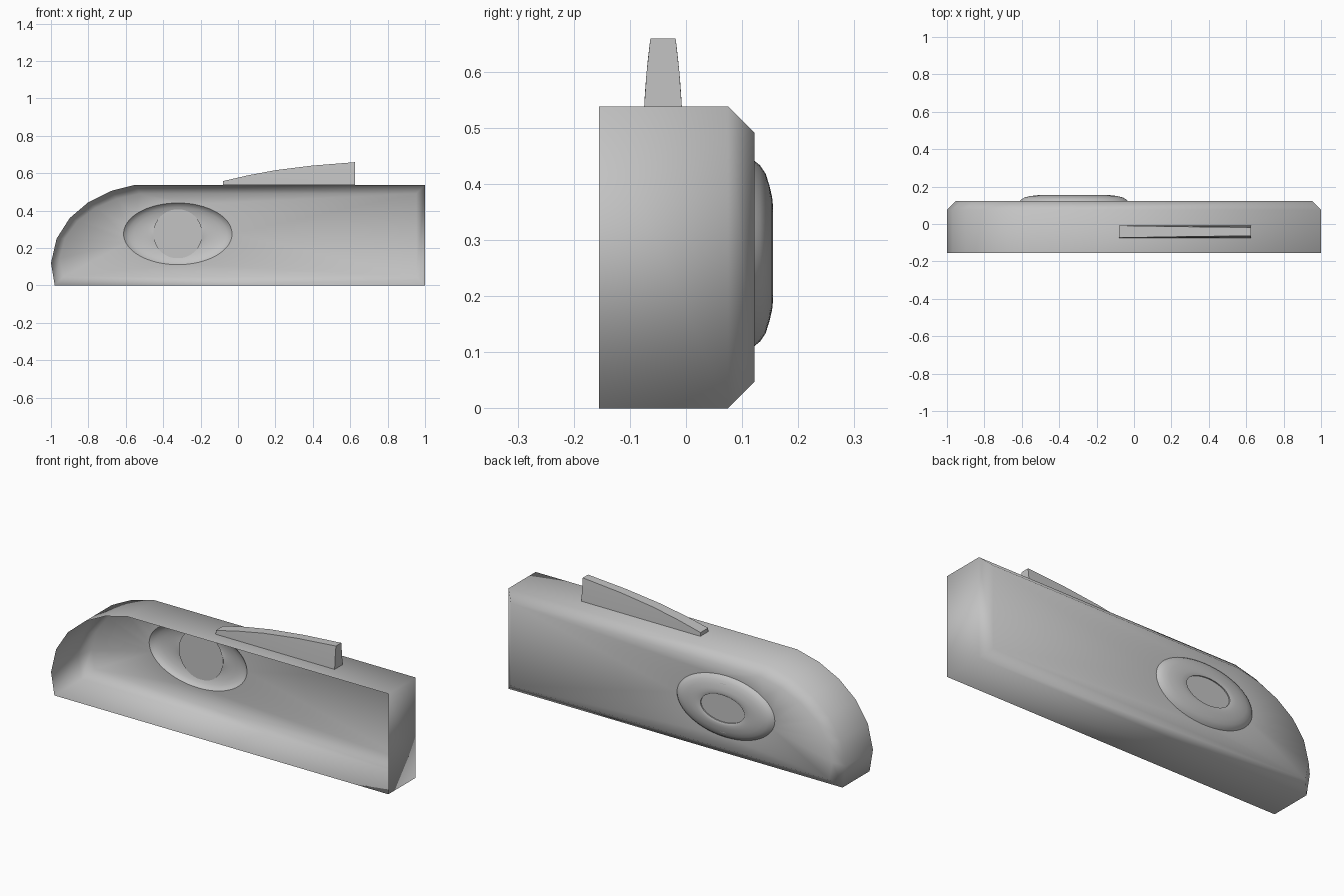
import bpy, bmesh, math

if "Cube" in bpy.data.objects:
    bpy.data.objects.remove(bpy.data.objects["Cube"])

grey = bpy.data.materials.new("plain grey")
grey.diffuse_color = (0.55, 0.55, 0.55, 1)
grey.use_nodes = True
grey.node_tree.nodes["Principled BSDF"].inputs["Base Color"].default_value = grey.diffuse_color

CX, CZ, A, B = -0.322, 0.276, 0.29, 0.165   # oval pad centre and radii
N = 64


def finish(bm, name):
    me = bpy.data.meshes.new(name)
    bm.to_mesh(me)
    bm.free()
    me.materials.append(grey)
    for p in me.polygons:
        p.use_smooth = True
    ob = bpy.data.objects.new(name, me)
    bpy.context.collection.objects.link(ob)
    return ob


def ring(bm, pts):
    return [bm.verts.new(p) for p in pts]


def bridge(bm, a, b):
    n = len(a)
    for i in range(n):
        j = (i + 1) % n
        bm.faces.new((a[i], a[j], b[j], b[i]))


def oval(a, b, y):
    return [(CX + a * math.cos(2 * math.pi * i / N), y,
             CZ + b * math.sin(2 * math.pi * i / N)) for i in range(N)]


# Body shell: open front, chamfered back, oval opening in the back wall
side = [(-0.98, 0), (-1, 0.12), (-0.97, 0.25), (-0.9, 0.36), (-0.8, 0.445),
        (-0.68, 0.505), (-0.55, 0.538), (1, 0.538), (1, 0)]
bm = bmesh.new()
front = ring(bm, [(x, -0.155, z) for x, z in side])
mid = ring(bm, [(x, 0.075, z) for x, z in side])
back = ring(bm, [(x * 0.953, 0.122, 0.269 + (z - 0.269) * 0.825) for x, z in side])
bridge(bm, front, mid)
bridge(bm, mid, back)
hole = ring(bm, oval(A, B, 0.122))
edges = []
for loop in (back, hole):
    for i in range(len(loop)):
        v, w = loop[i], loop[(i + 1) % len(loop)]
        edges.append(bm.edges.get((v, w)) or bm.edges.new((v, w)))
bmesh.ops.triangle_fill(bm, edges=edges, use_beauty=True, use_dissolve=False,
                        normal=(0, 1, 0))
bmesh.ops.recalc_face_normals(bm, faces=bm.faces)
# Orient the shell outwards
bm.faces.ensure_lookup_table()
if bm.faces[7].normal.x + bm.faces[7].normal.z < 0:
    bmesh.ops.reverse_faces(bm, faces=bm.faces)
finish(bm, "body_shell")

# Oval pad: raised ring with a shallow recess in its middle
bm = bmesh.new()
levels = [(0.29, 0.165, 0.122), (0.28, 0.157, 0.132), (0.262, 0.142, 0.142),
          (0.235, 0.12, 0.149), (0.2, 0.1, 0.1535), (0.165, 0.085, 0.155),
          (0.14, 0.077, 0.154), (0.13, 0.072, 0.152), (0.13, 0.072, 0.146)]
rings = [ring(bm, oval(*l)) for l in levels]
for a, b in zip(rings, rings[1:]):
    bridge(bm, b, a)
bmesh.ops.recalc_face_normals(bm, faces=bm.faces)
bm.faces.ensure_lookup_table()
if sum(f.normal.y for f in bm.faces) < 0:
    bmesh.ops.reverse_faces(bm, faces=bm.faces)
finish(bm, "oval_pad")
bpy.context.view_layer.objects.active = bpy.data.objects["oval_pad"]
bpy.data.objects["oval_pad"].select_set(True)
bpy.ops.object.shade_smooth_by_angle(angle=math.radians(50))

# Round disc closing the recess from the inside
bm = bmesh.new()
bm.faces.new(ring(bm, oval(0.131, 0.131, 0.146)[::-1]))
finish(bm, "pad_disc")

# Tapered fin on the top, rising to the right
bm = bmesh.new()
top = [(-0.08, 0.558), (0.05, 0.588), (0.2, 0.616), (0.4, 0.641), (0.625, 0.659)]
sections = []
for x, z in top:
    h = (z - 0.538) / 0.121
    section = []
    for t in (0, 0.5, 1):
        k = t * h
        section.append((0.0335 - 0.006 * k - 0.005 * k * k, 0.538 + t * (z - 0.538)))
    loop = [(x, -0.041 - w, zz) for w, zz in section]
    loop += [(x, -0.041 + w, zz) for w, zz in reversed(section)]
    sections.append(ring(bm, loop))
for a, b in zip(sections, sections[1:]):
    bridge(bm, a, b)
bm.faces.new(sections[0])
bm.faces.new(sections[-1])
bmesh.ops.recalc_face_normals(bm, faces=bm.faces)
fin = finish(bm, "top_fin")
bpy.ops.object.select_all(action='DESELECT')
bpy.context.view_layer.objects.active = fin
fin.select_set(True)
bpy.ops.object.shade_smooth_by_angle(angle=math.radians(40))
